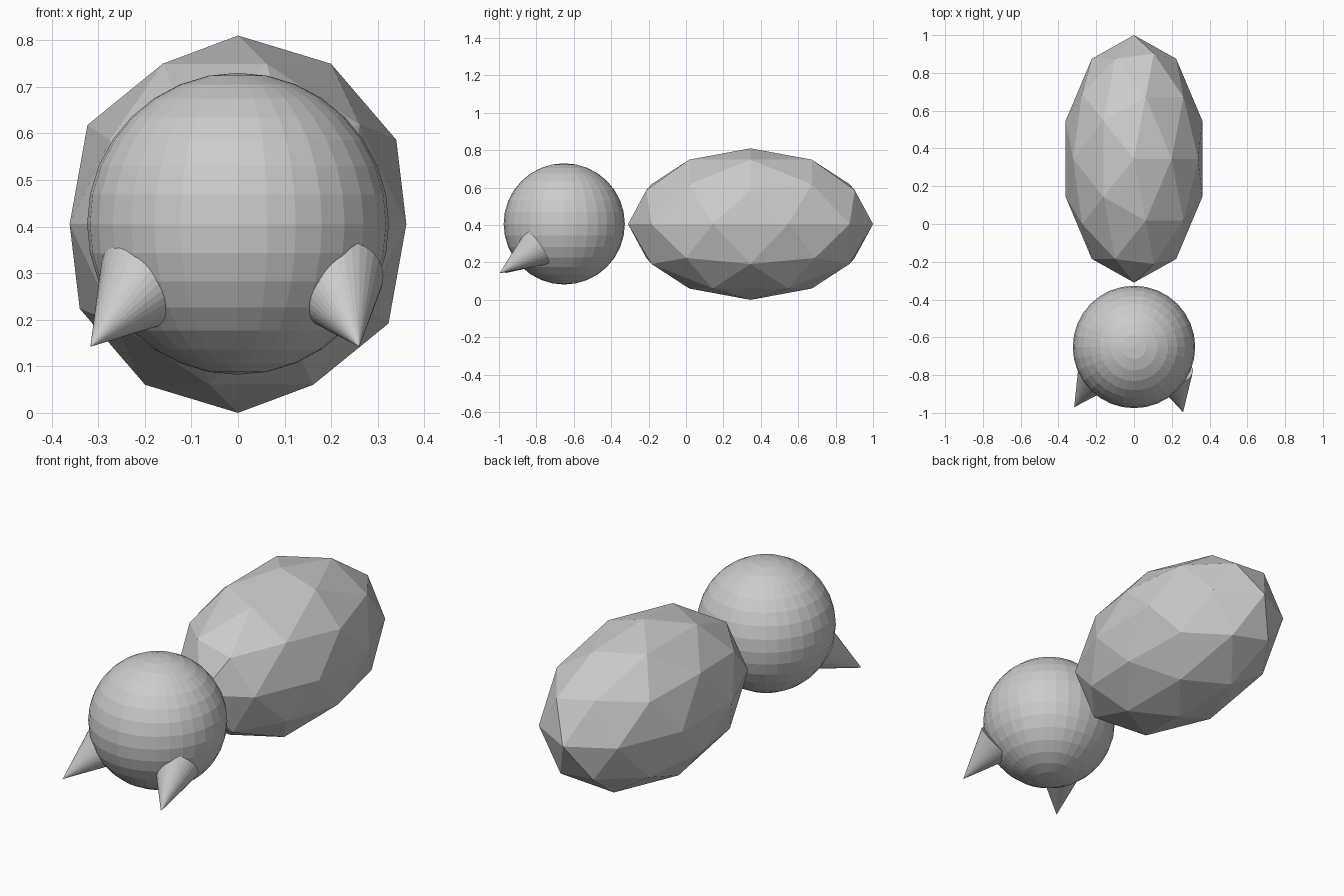
import bpy
from mathutils import Vector

if "Cube" in bpy.data.objects:
    bpy.data.objects.remove(bpy.data.objects["Cube"])

# Faceted egg-shaped body
bpy.ops.mesh.primitive_ico_sphere_add(subdivisions=2, radius=1, location=(0, 0.345, 0.405))
body = bpy.context.object
body.name = "body"
body.scale = (0.38, 0.655, 0.405)

# Round head in front of the body
bpy.ops.mesh.primitive_uv_sphere_add(segments=32, ring_count=16, radius=0.324,
                                     location=(0, -0.651, 0.406))
bpy.context.object.name = "head"


def fang(name, tip, base_dir, length=0.25, radius=0.107):
    """Cone whose point sits at tip and whose base sinks into the head."""
    axis = Vector(base_dir).normalized()
    bpy.ops.mesh.primitive_cone_add(vertices=32, radius1=radius, radius2=0, depth=length,
                                    location=Vector(tip) + axis * length / 2)
    cone = bpy.context.object
    cone.name = name
    cone.rotation_euler = (-axis).to_track_quat('Z', 'Y').to_euler()


# Pair of fangs, each turned a little differently
fang("right_fang", (0.26, -0.997, 0.142), (-0.21, 0.807, 0.553))
fang("left_fang", (-0.317, -0.97, 0.142), (0.468, 0.69, 0.552))
